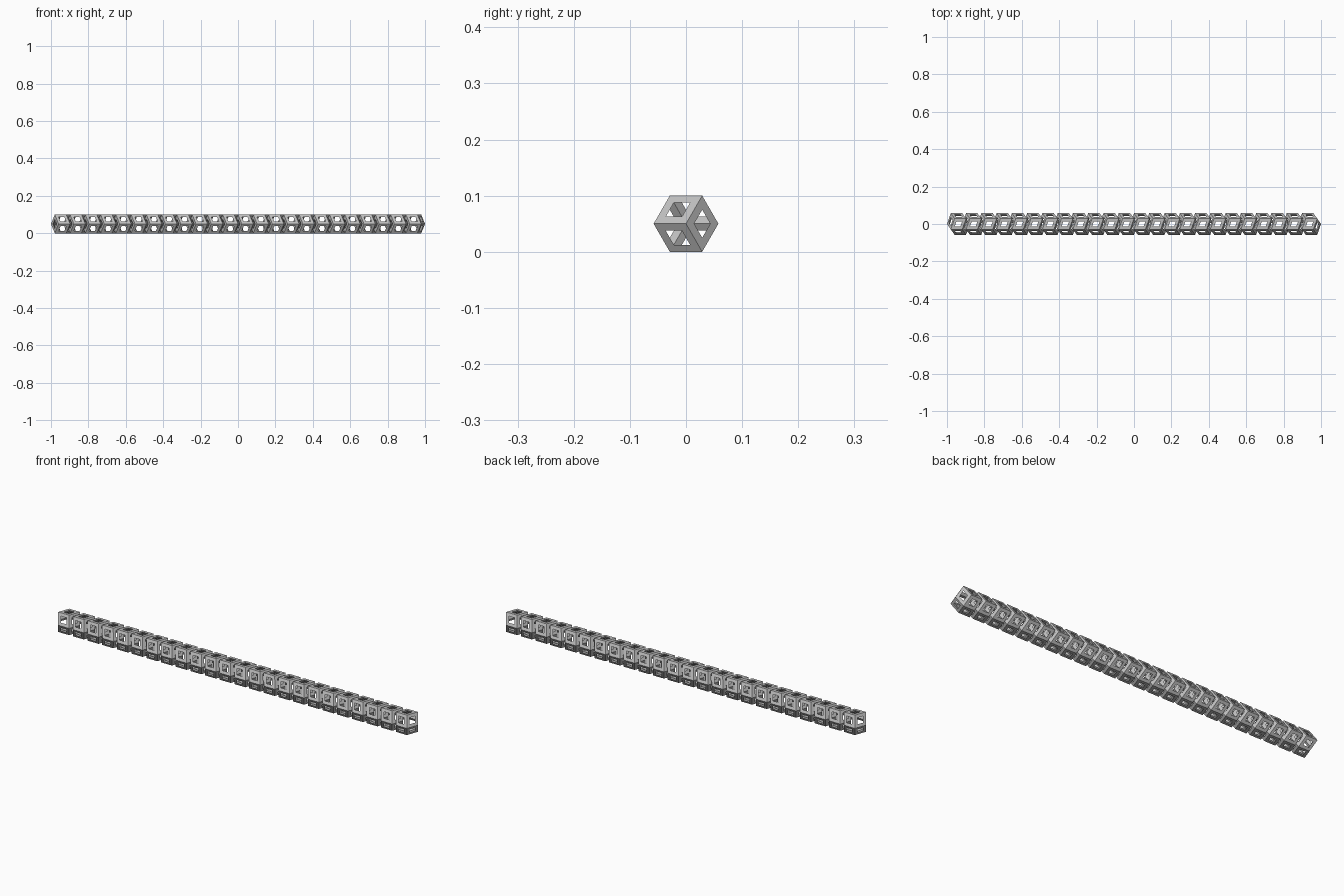
import bpy, bmesh, math
from mathutils import Vector, Matrix
from itertools import product

if "Cube" in bpy.data.objects:
    bpy.data.objects.remove(bpy.data.objects["Cube"])

COUNT = 24              # cells in the chain
SCALE = 0.03536         # half the edge of the inscribed cube
LENGTH = 2 * math.sqrt(3) * SCALE
PITCH = (2.0 - LENGTH) / (COUNT - 1)
HOLE = 0.5              # opening size relative to each rhombic face
INNER = 0.75            # inner strut edge relative to the outer edge

grey = bpy.data.materials.new("light grey")
grey.diffuse_color = (0.5, 0.5, 0.5, 1)
grey.use_nodes = True
grey.node_tree.nodes["Principled BSDF"].inputs["Base Color"].default_value = grey.diffuse_color

# Turn the three-fold axis of the cell onto x
ax = Vector((1, 1, 1)).normalized()
ay = Vector((-2, 1, 1)).normalized()
turn = Matrix((ax, ay, ax.cross(ay)))

bm = bmesh.new()
cache = {}


def vert(co):
    p = turn @ co * SCALE
    key = tuple(round(c, 6) + 0.0 for c in p)
    if key not in cache:
        cache[key] = bm.verts.new(p)
    return cache[key]


# Twelve rhombic faces, each opened into a frame of four struts
for axis, a, b in product(range(3), (-1, 1), (-1, 1)):
    def spin(x, y, z):
        c = (x, y, z)
        return Vector([c[(i - axis) % 3] for i in range(3)])
    centre = spin(a, b, 0)
    ring = [spin(2 * a, 0, 0), spin(a, b, 1), spin(0, 2 * b, 0), spin(a, b, -1)]
    for p, q in zip(ring, ring[1:] + ring[:1]):
        hp, hq = centre.lerp(p, HOLE), centre.lerp(q, HOLE)
        bm.faces.new([vert(v) for v in (p, q, hq, hp)])
        bm.faces.new([vert(v) for v in (hp, hq, q * INNER, p * INNER)])
bmesh.ops.recalc_face_normals(bm, faces=bm.faces[:])

mesh = bpy.data.meshes.new("lattice_chain")
bm.to_mesh(mesh)
bm.free()
mesh.materials.append(grey)

# Repeat the cell along x
chain = bpy.data.objects.new("lattice_chain", mesh)
bpy.context.collection.objects.link(chain)
chain.location = (-PITCH * (COUNT - 1) / 2, 0, 0.05)
array = chain.modifiers.new("repeat", 'ARRAY')
array.count = COUNT
array.use_relative_offset = False
array.use_constant_offset = True
array.constant_offset_displace = (PITCH, 0, 0)
